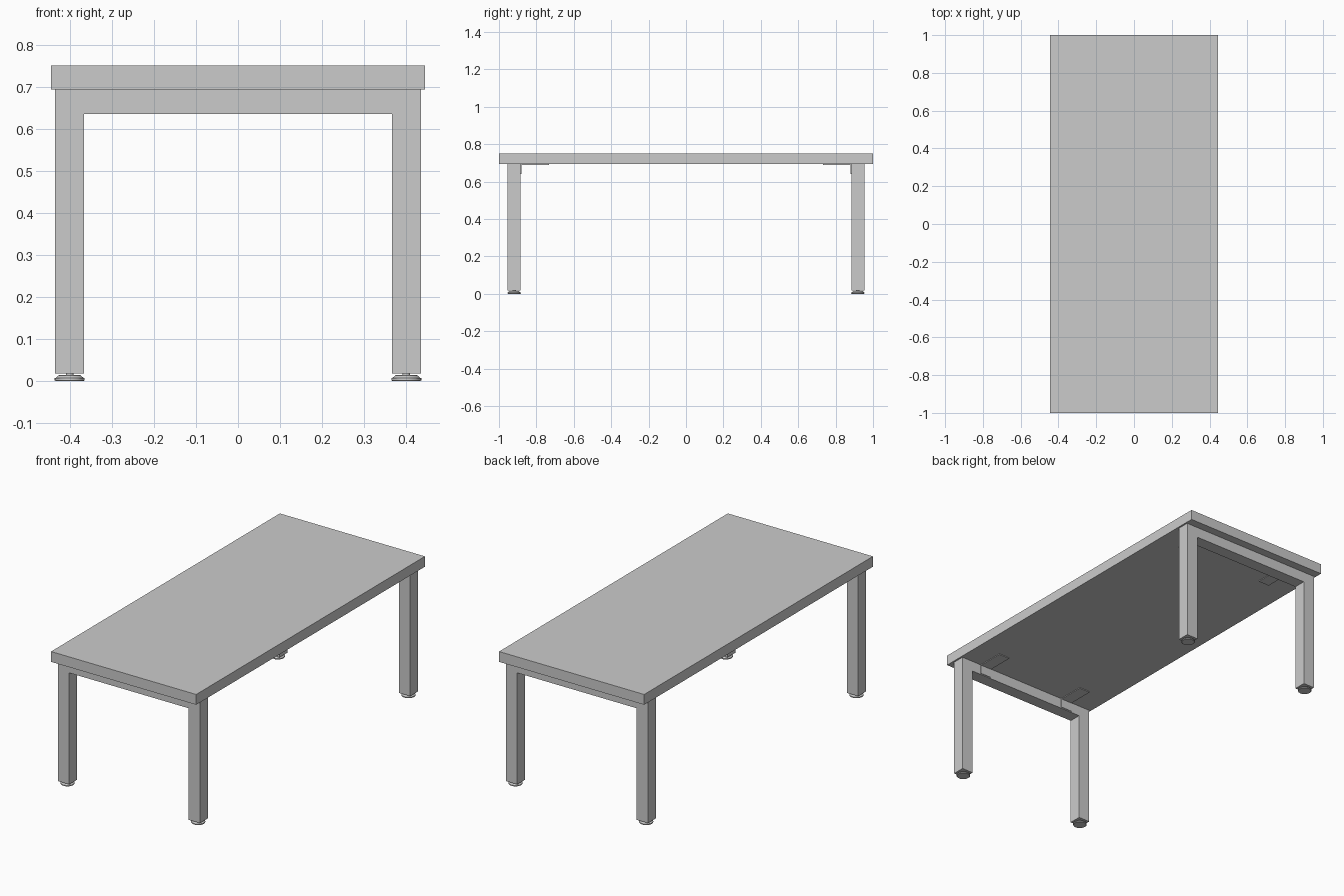
import bpy, bmesh, math
from mathutils import Matrix

if "Cube" in bpy.data.objects:
    bpy.data.objects.remove(bpy.data.objects["Cube"])

LEG_X, LEG_Y, LEG_W = 0.40, 0.919, 0.069
TOP_Z, UNDER_Z, RAIL_Z, FOOT_Z = 0.75, 0.693, 0.635, 0.018


def finish(name, bm):
    bmesh.ops.recalc_face_normals(bm, faces=bm.faces)
    mesh = bpy.data.meshes.new(name)
    bm.to_mesh(mesh)
    bm.free()
    obj = bpy.data.objects.new(name, mesh)
    bpy.context.collection.objects.link(obj)
    return obj


def box(name, lo, hi):
    bm = bmesh.new()
    size = [b - a for a, b in zip(lo, hi)]
    mid = [(a + b) / 2 for a, b in zip(lo, hi)]
    bmesh.ops.create_cube(bm, size=1, matrix=Matrix.Translation(mid) @ Matrix.Diagonal((*size, 1)))
    return finish(name, bm)


def extrude(name, points, vec):
    bm = bmesh.new()
    face = bm.faces.new([bm.verts.new(p) for p in points])
    new = bmesh.ops.extrude_face_region(bm, geom=[face])["geom"]
    bmesh.ops.translate(bm, vec=vec, verts=[v for v in new if isinstance(v, bmesh.types.BMVert)])
    return finish(name, bm)


def lathe(name, profile, loc, sides=32):
    bm = bmesh.new()
    verts = [bm.verts.new((r, 0, z)) for r, z in profile]
    edges = [bm.edges.new(pair) for pair in zip(verts, verts[1:])]
    bmesh.ops.spin(bm, geom=verts + edges, axis=(0, 0, 1), cent=(0, 0, 0),
                   angle=math.tau, steps=sides)
    bmesh.ops.remove_doubles(bm, verts=bm.verts, dist=1e-5)
    obj = finish(name, bm)
    obj.location = loc
    bpy.context.view_layer.objects.active = obj
    obj.select_set(True)
    bpy.ops.object.shade_smooth_by_angle(angle=math.radians(25))
    obj.select_set(False)
    return obj


# Tabletop slab
box("tabletop", (-0.444, -1, UNDER_Z), (0.444, 1, TOP_Z))

# Outline of the arch-shaped leg frame, and the levelling foot profile
xo, xi = LEG_X + LEG_W / 2, LEG_X - LEG_W / 2
arch = [(-xo, FOOT_Z), (-xo, UNDER_Z), (xo, UNDER_Z), (xo, FOOT_Z),
        (xi, FOOT_Z), (xi, RAIL_Z), (-xi, RAIL_Z), (-xi, FOOT_Z)]
foot = [(0, 0), (0.033, 0), (0.0355, 0.002), (0.0355, 0.007), (0.032, 0.0085),
        (0.026, 0.014), (0.009, 0.015), (0.009, FOOT_Z + 0.002), (0, FOOT_Z + 0.002)]

for end, sy in (("front", -1), ("back", 1)):
    # Leg frame: two legs and the rail in one piece
    y0 = sy * LEG_Y - LEG_W / 2
    extrude(f"{end}_leg_frame", [(x, y0, z) for x, z in arch], (0, LEG_W, 0))

    # L-shaped bracket section, from the rail's inner face along the underside
    t, ya = 0.004, LEG_Y - LEG_W / 2
    section = [(ya, UNDER_Z), (0.732, UNDER_Z), (0.732, UNDER_Z - t),
               (ya - t, UNDER_Z - t), (ya - t, 0.64), (ya, 0.64)]
    for side, sx in (("left", -1), ("right", 1)):
        extrude(f"{end}_{side}_bracket", [(sx * 0.242, sy * y, z) for y, z in section],
                (sx * 0.068, 0, 0))
        lathe(f"{end}_{side}_foot", foot, (sx * LEG_X, sy * LEG_Y, 0))
